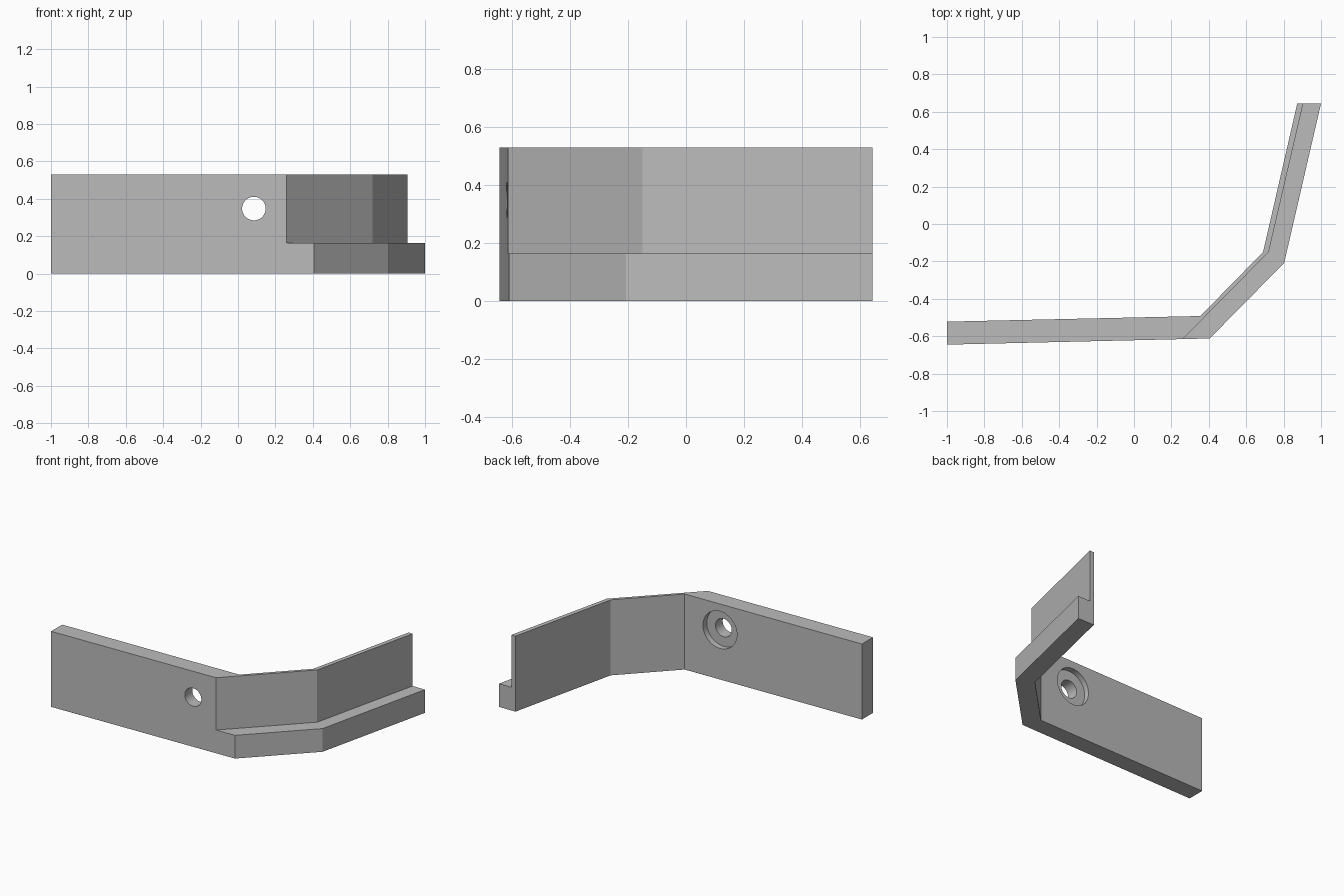
import bpy, bmesh, math
from mathutils import Matrix

default = bpy.data.objects.get("Cube")
if default:
    bpy.data.objects.remove(default, do_unlink=True)

GREY = (0.5, 0.5, 0.5, 1)
grey = bpy.data.materials.new("plain grey")
grey.use_nodes = True
grey.diffuse_color = GREY
grey.node_tree.nodes["Principled BSDF"].inputs["Base Color"].default_value = GREY

HEIGHT, LEDGE = 0.53, 0.163


def add_object(name, bm):
    bmesh.ops.recalc_face_normals(bm, faces=bm.faces)
    mesh = bpy.data.meshes.new(name)
    bm.to_mesh(mesh)
    bm.free()
    mesh.materials.append(grey)
    obj = bpy.data.objects.new(name, mesh)
    bpy.context.collection.objects.link(obj)
    return obj


def prism(name, outline, bottom, top):
    bm = bmesh.new()
    face = bm.faces.new([bm.verts.new((x, y, bottom)) for x, y in outline])
    extruded = bmesh.ops.extrude_face_region(bm, geom=[face])["geom"]
    verts = [v for v in extruded if isinstance(v, bmesh.types.BMVert)]
    bmesh.ops.translate(bm, verts=verts, vec=(0, 0, top - bottom))
    return add_object(name, bm)


def drill(name, radius, y_front, y_back):
    bm = bmesh.new()
    place = Matrix.Translation((0.085, (y_front + y_back) / 2, 0.348))
    turn = Matrix.Rotation(math.radians(90), 4, "X")
    bmesh.ops.create_cone(bm, cap_ends=True, segments=48, radius1=radius,
                          radius2=radius, depth=y_back - y_front,
                          matrix=place @ turn)
    return add_object(name, bm)


# Bent bracket wall, inner line then outer line
inner = [(-1, -0.522), (0.355, -0.492), (0.69, -0.15), (0.873, 0.645)]
outer = [(1, 0.645), (0.803, -0.208), (0.405, -0.612), (-1, -0.645)]
bracket = prism("bent_bracket", inner + outer, 0, HEIGHT)

# Cutters: the ledge step, the bolt hole and its counterbore on the inside
step = [(0.164, -0.713), (0.72, -0.15), (0.905, 0.645), (0.941, 0.8),
        (1.3, 0.8), (1.3, -0.713)]
cutters = [
    prism("ledge_cutter", step, LEDGE, HEIGHT + 0.2),
    drill("bolt_hole_cutter", 0.063, -0.8, -0.3),
    drill("counterbore_cutter", 0.13, -0.538, -0.3),
]
for cutter in cutters:
    cut = bracket.modifiers.new(cutter.name, "BOOLEAN")
    cut.operation = "DIFFERENCE"
    cut.solver = "EXACT"
    cut.object = cutter
    cutter.hide_render = True
    cutter.hide_set(True)

# Apply the cuts, remove the cutters and smooth only the round walls
bpy.context.view_layer.objects.active = bracket
bracket.select_set(True)
for cutter in cutters:
    bpy.ops.object.modifier_apply(modifier=cutter.name)
    bpy.data.objects.remove(cutter, do_unlink=True)
bpy.ops.object.shade_smooth_by_angle(angle=math.radians(12))
